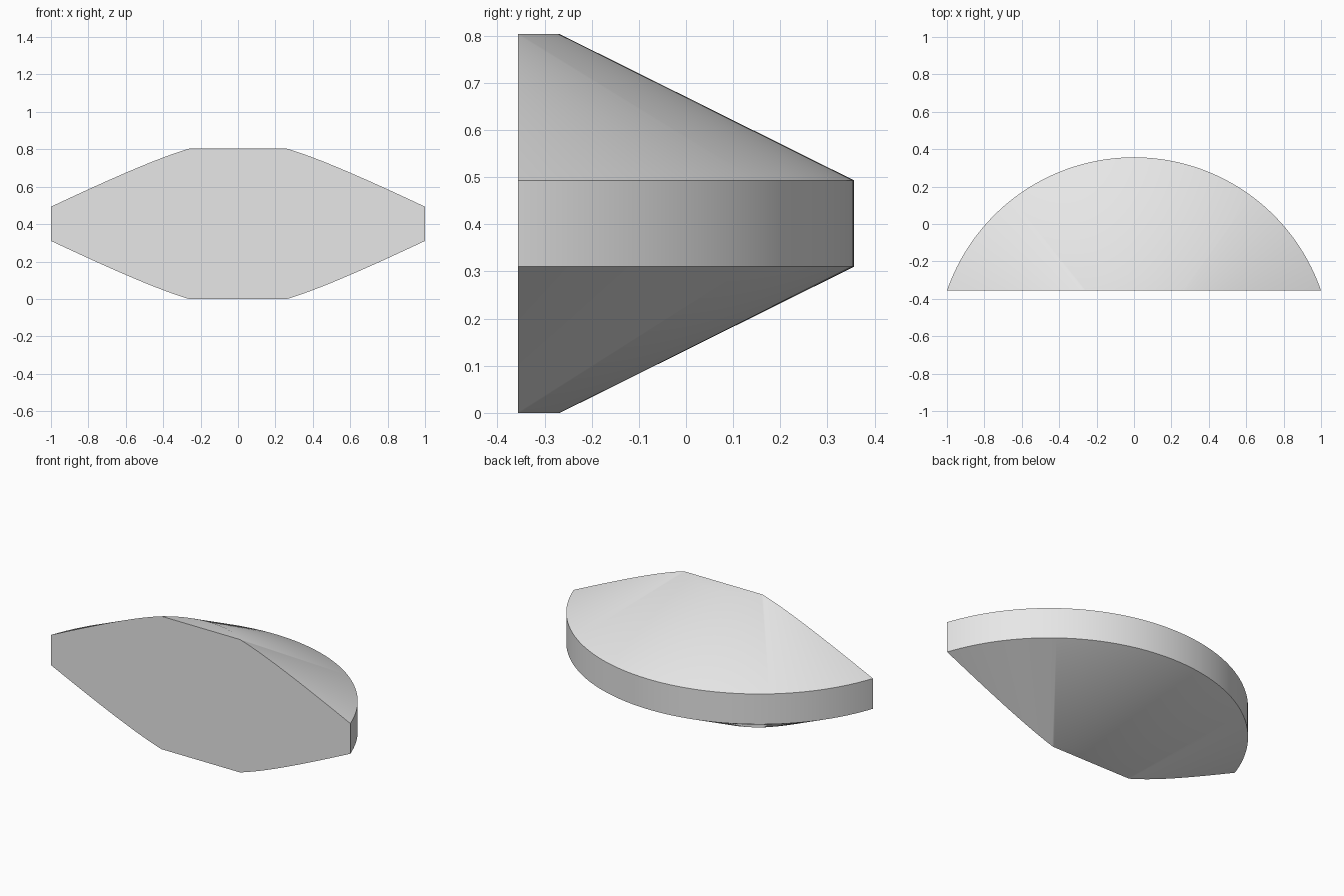
import bpy
import bmesh
import math
from mathutils import Matrix

cube = bpy.data.objects.get("Cube")
if cube:
    bpy.data.objects.remove(cube, do_unlink=True)

# Proportions of the double-bevelled disc and the flat front cut
HEIGHT = 0.803
RIM_LOW, RIM_HIGH = 0.31, 0.493
CAP_RADIUS, RIM_RADIUS = 0.434, 1.058
FRONT = -0.356
AXIS_Y = FRONT - math.sqrt(RIM_RADIUS ** 2 - 1)
SEGMENTS = 256

# Material
grey = bpy.data.materials.new("light grey")
grey.use_nodes = True
colour = (0.8, 0.8, 0.8, 1)
grey.diffuse_color = colour
grey.node_tree.nodes["Principled BSDF"].inputs["Base Color"].default_value = colour

# Body: revolve the bevelled profile around the upright axis
bm = bmesh.new()
profile = [(CAP_RADIUS, 0), (RIM_RADIUS, RIM_LOW),
           (RIM_RADIUS, RIM_HIGH), (CAP_RADIUS, HEIGHT)]
rings = []
for radius, z in profile:
    ring = bmesh.ops.create_circle(
        bm, segments=SEGMENTS, radius=radius,
        matrix=Matrix.Translation((0, AXIS_Y, z)))["verts"]
    rings.append(ring)
for low, high in zip(rings, rings[1:]):
    for i in range(SEGMENTS):
        j = (i + 1) % SEGMENTS
        bm.faces.new((low[i], low[j], high[j], high[i]))
bm.faces.new(rings[0])
bm.faces.new(rings[-1])

# Slice off the front and close it with one flat face
cut = bmesh.ops.bisect_plane(
    bm, geom=bm.verts[:] + bm.edges[:] + bm.faces[:],
    plane_co=(0, FRONT, 0), plane_no=(0, -1, 0), clear_outer=True)
bmesh.ops.holes_fill(bm, edges=[e for e in bm.edges if e.is_boundary], sides=0)
bmesh.ops.recalc_face_normals(bm, faces=bm.faces[:])

mesh = bpy.data.meshes.new("bevelled_half_disc")
bm.to_mesh(mesh)
bm.free()
mesh.materials.append(grey)
body = bpy.data.objects.new("bevelled_half_disc", mesh)
bpy.context.collection.objects.link(body)

# Soft cap transitions, crisp rim and front edges
bpy.ops.object.select_all(action="DESELECT")
body.select_set(True)
bpy.context.view_layer.objects.active = body
bpy.ops.object.shade_smooth_by_angle(angle=math.radians(30))
